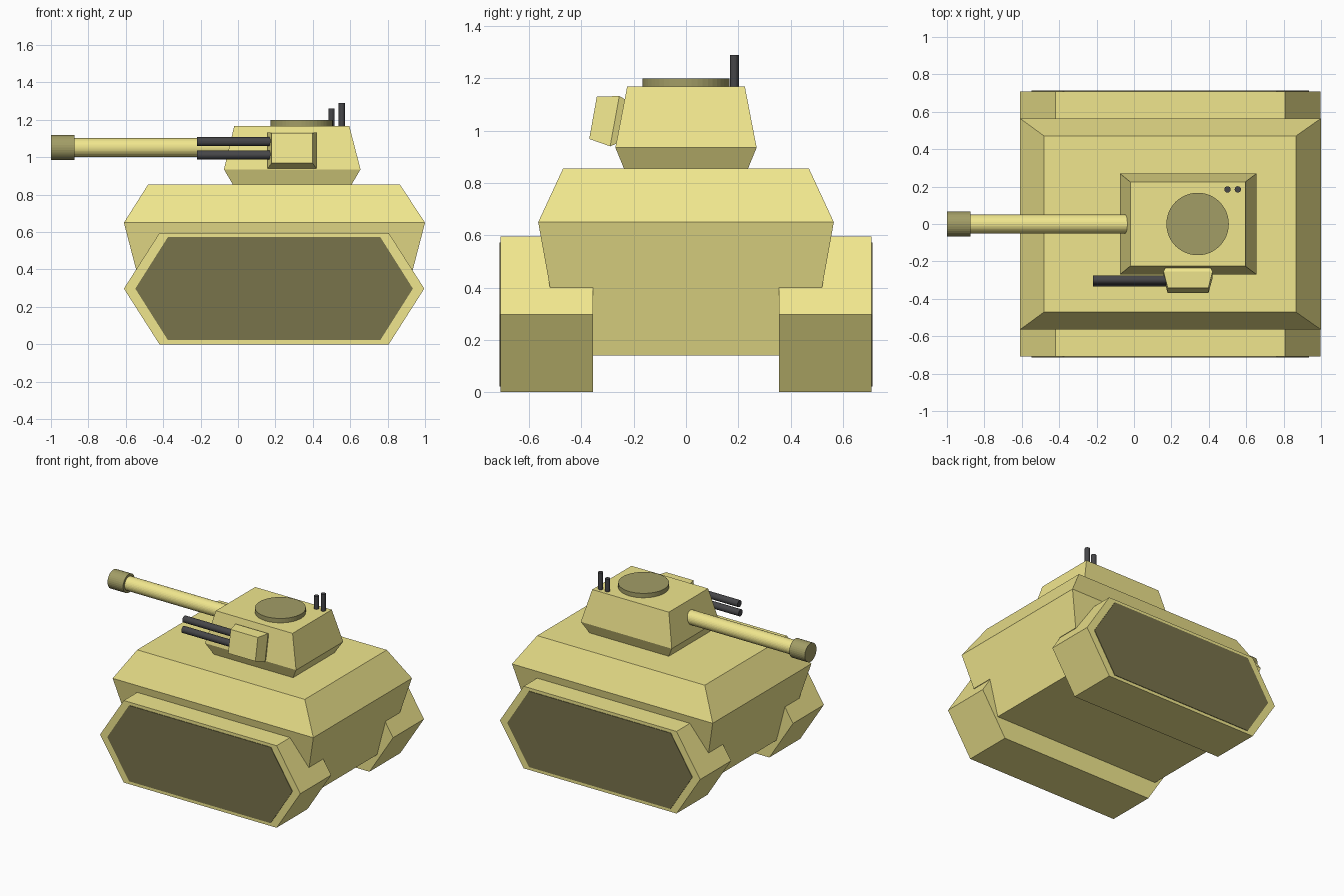
import bpy, bmesh, math

if "Cube" in bpy.data.objects:
    bpy.data.objects.remove(bpy.data.objects["Cube"])


def material(name, rgb):
    m = bpy.data.materials.new(name)
    m.diffuse_color = (*[c ** 2.2 for c in rgb], 1)
    m.use_nodes = True
    m.node_tree.nodes["Principled BSDF"].inputs["Base Color"].default_value = m.diffuse_color
    return m


KHAKI = material("khaki", (0.94, 0.90, 0.55))
OLIVE = material("olive", (0.63, 0.61, 0.40))
PANEL = material("dark_panel", (0.47, 0.45, 0.30))
STEEL = material("dark_steel", (0.28, 0.28, 0.29))


def loft(name, rings, mat, caps=None):
    """Skin equal-length rings of points; caps lists the index loops closing each end."""
    bm = bmesh.new()
    vs = [[bm.verts.new(p) for p in r] for r in rings]
    n = len(rings[0])
    for a, b in zip(vs, vs[1:]):
        for i in range(n):
            j = (i + 1) % n
            bm.faces.new((a[i], a[j], b[j], b[i]))
    for loop in caps or [range(n)]:
        for end in (vs[0], vs[-1]):
            bm.faces.new([end[i] for i in loop])
    bmesh.ops.recalc_face_normals(bm, faces=bm.faces)
    me = bpy.data.meshes.new(name)
    bm.to_mesh(me)
    bm.free()
    me.materials.append(mat)
    ob = bpy.data.objects.new(name, me)
    bpy.context.collection.objects.link(ob)
    return ob


def rect(x0, x1, hy, z):
    return [(x0, -hy, z), (x1, -hy, z), (x1, hy, z), (x0, hy, z)]


def cylinder(name, axis, start, length, r, mat, sides=32):
    """Cylinder running from start along +x or +z."""
    rings = []
    for d in (0, length):
        ring = []
        for i in range(sides):
            t = math.tau * i / sides
            u, v = r * math.cos(t), r * math.sin(t)
            off = (d, u, v) if axis == 'x' else (u, v, d)
            ring.append([s + o for s, o in zip(start, off)])
        rings.append(ring)
    return loft(name, rings, mat)


# Hull: stepped cross-section, ends sloping with height
half = [(0.355, 0.14), (0.355, 0.40), (0.52, 0.40), (0.565, 0.65), (0.47, 0.855)]
section = half + [(-y, z) for y, z in reversed(half)]


def hull_end(z, left):
    if z > 0.65:
        return -0.48 if left else 0.865
    return -0.61 + (0.65 - z) * 0.26 if left else 1.0 - (0.65 - z) * 0.26


loft("hull", [[(hull_end(z, left), y, z) for y, z in section] for left in (True, False)],
     KHAKI, caps=[(0, 1, 2, 3, 6, 7, 8, 9), (3, 4, 5, 6)])


# Tracks with thin dark side panels
def hexagon(tip, flat, h, y):
    cx, cz = 0.193, 0.2975
    return [(cx + sx, y, cz + sz) for sx, sz in
            ((-tip, 0), (-flat, h), (flat, h), (tip, 0), (flat, -h), (-flat, -h))]


for side, s in (("front", -1), ("back", 1)):
    loft(side + "_track", [hexagon(0.803, 0.613, 0.2975, s * y) for y in (0.355, 0.709)], KHAKI)
    loft(side + "_track_panel", [hexagon(0.742, 0.568, 0.275, s * y) for y in (0.70, 0.713)], PANEL)

# Turret, hatch and antennas
loft("turret", [rect(-0.025, 0.605, 0.235, 0.85), rect(-0.075, 0.655, 0.27, 0.935),
                rect(-0.02, 0.595, 0.225, 1.168)], KHAKI)
cylinder("hatch", 'z', (0.34, 0, 1.16), 0.04, 0.167, OLIVE, 48)
cylinder("short_antenna", 'z', (0.50, 0.185, 1.15), 0.11, 0.017, STEEL, 16)
cylinder("tall_antenna", 'z', (0.555, 0.185, 1.15), 0.14, 0.017, STEEL, 16)

# Main gun
cylinder("barrel", 'x', (-0.90, 0, 1.052), 0.92, 0.05, KHAKI)
cylinder("muzzle", 'x', (-1.0, 0, 1.052), 0.125, 0.067, OLIVE)

# Side gun housing: (x0, x1, bottom y, bottom z, top y, top z) from outside inward
loft("side_gun_housing",
     [[(x0, yb, zb), (x1, yb, zb), (x1, yt, zt), (x0, yt, zt)] for x0, x1, yb, zb, yt, zt in
      ((0.18, 0.398, -0.37, 0.968, -0.341, 1.13),
       (0.158, 0.42, -0.29, 0.94, -0.255, 1.132),
       (0.17, 0.408, -0.255, 0.955, -0.228, 1.117))], KHAKI)
for name, y, z in (("upper_side_gun", -0.299, 1.083), ("lower_side_gun", -0.311, 1.012)):
    cylinder(name, 'x', (-0.22, y, z), 0.42, 0.024, STEEL, 24)
